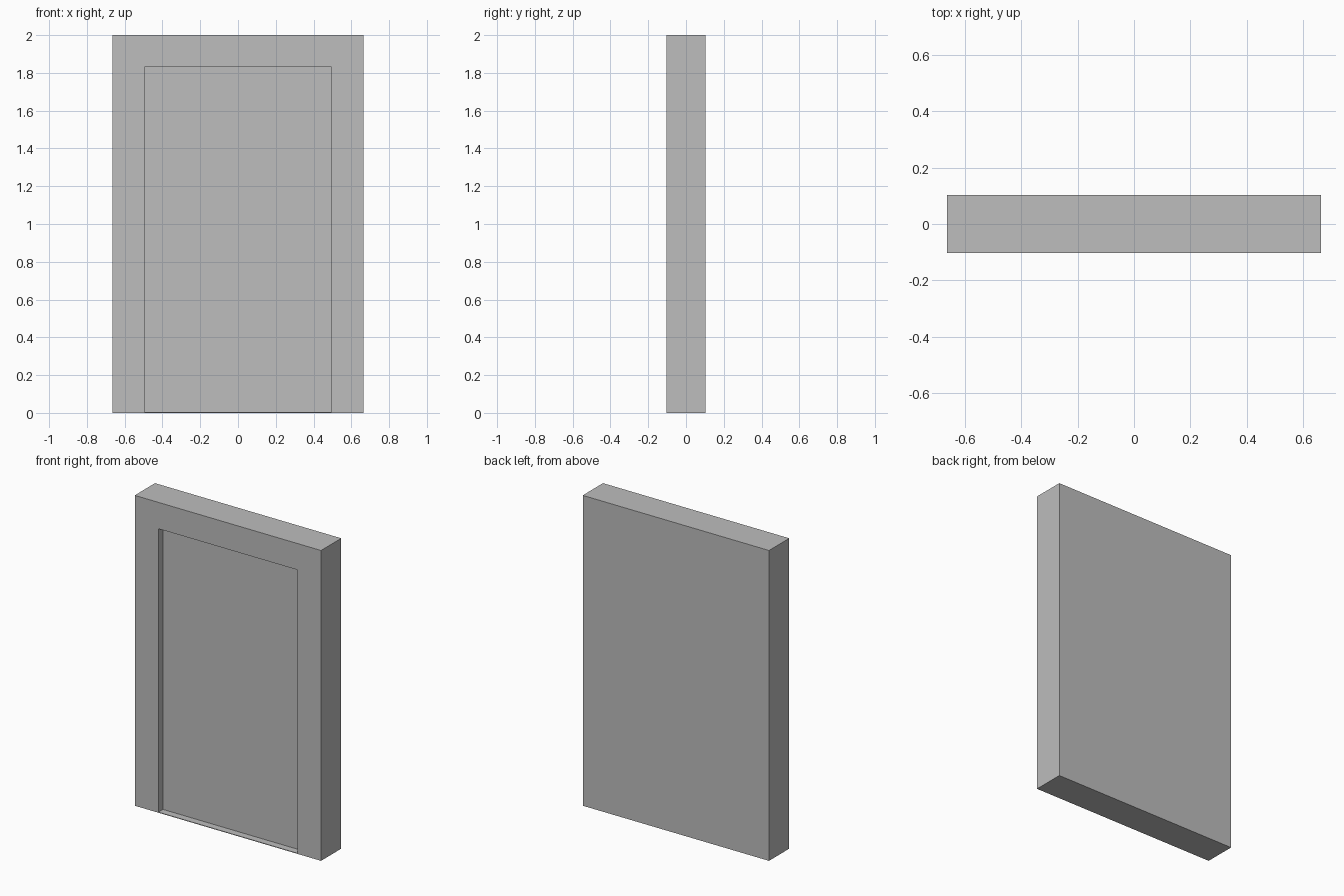
import bpy
import bmesh

cube = bpy.data.objects.get("Cube")
if cube:
    bpy.data.objects.remove(cube, do_unlink=True)

WIDTH, DEPTH, HEIGHT = 1.328, 0.206, 2.0
OPENING_HALF, OPENING_TOP, SILL = 0.495, 1.83, 0.004
RECESS = 0.046

# Plain grey finish
grey = bpy.data.materials.new("plain_grey")
grey.use_nodes = True
colour = (0.51, 0.51, 0.51, 1)
grey.diffuse_color = colour
grey.node_tree.nodes["Principled BSDF"].inputs["Base Color"].default_value = colour

# Solid slab
bm = bmesh.new()
bmesh.ops.create_cube(bm, size=1)
for v in bm.verts:
    v.co.x *= WIDTH
    v.co.y *= DEPTH
    v.co.z = (v.co.z + 0.5) * HEIGHT

# Surround: inset the front face to the doorway outline
front = min(bm.faces, key=lambda f: f.calc_center_median().y)
bmesh.ops.inset_individual(bm, faces=[front], thickness=0.1)
for v in front.verts:
    v.co.x = OPENING_HALF if v.co.x > 0 else -OPENING_HALF
    v.co.z = OPENING_TOP if v.co.z > HEIGHT / 2 else SILL

# Door panel: push the outline back to form jambs and a thin sill
panel = bmesh.ops.extrude_discrete_faces(bm, faces=[front])["faces"][0]
for v in panel.verts:
    v.co.y += RECESS
bmesh.ops.recalc_face_normals(bm, faces=bm.faces)

mesh = bpy.data.meshes.new("door_panel_with_frame")
bm.to_mesh(mesh)
bm.free()
mesh.materials.append(grey)
door = bpy.data.objects.new("door_panel_with_frame", mesh)
bpy.context.collection.objects.link(door)
